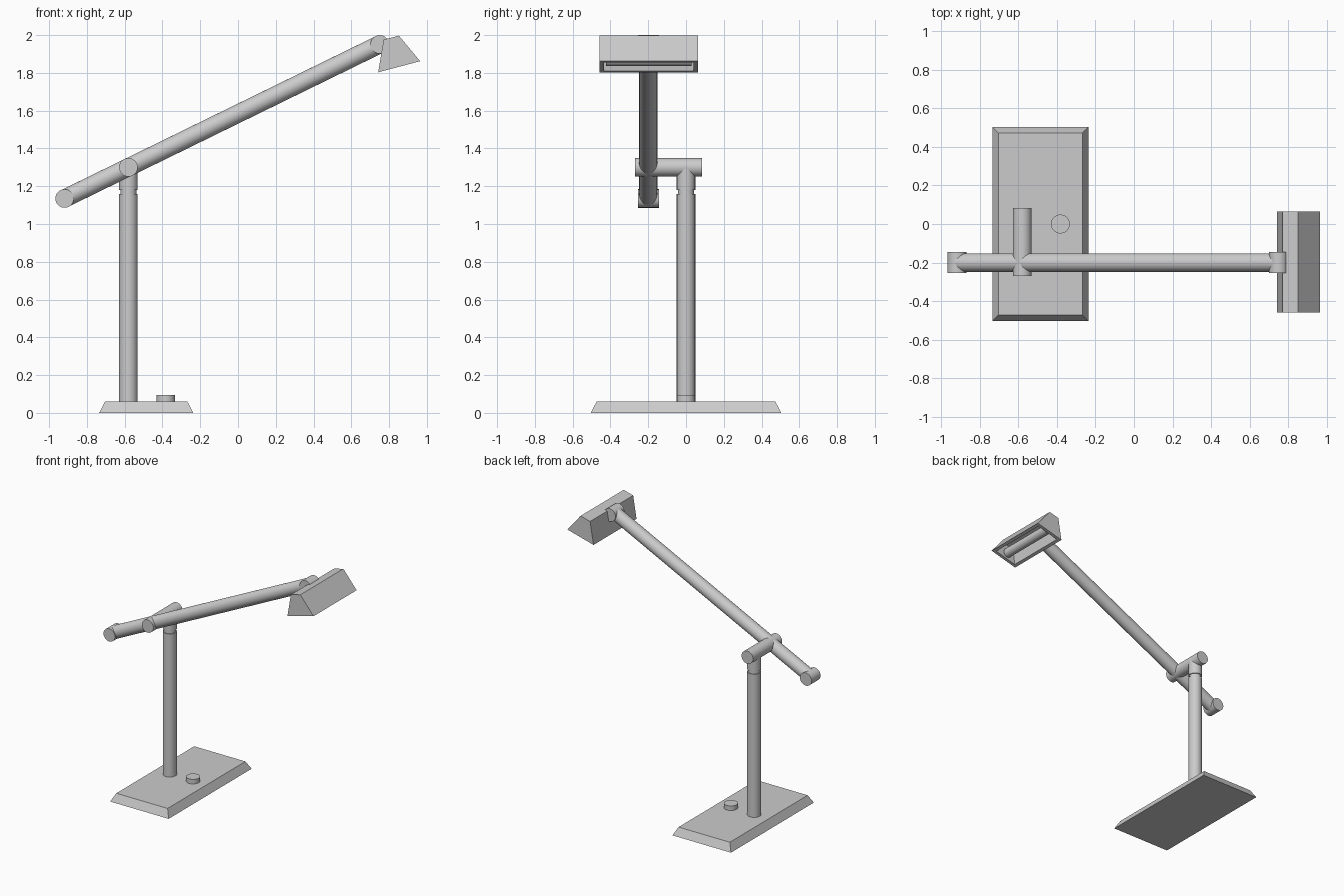
import bpy, bmesh
from mathutils import Vector

if "Cube" in bpy.data.objects:
    bpy.data.objects.remove(bpy.data.objects["Cube"])

POST_X, ARM_Y, R = -0.58, -0.2, 0.049
LOW, HIGH = Vector((-0.918, ARM_Y, 1.135)), Vector((0.75, ARM_Y, 1.951))


def finish(name, bm, smooth=False):
    bmesh.ops.recalc_face_normals(bm, faces=bm.faces)
    mesh = bpy.data.meshes.new(name)
    bm.to_mesh(mesh)
    bm.free()
    ob = bpy.data.objects.new(name, mesh)
    bpy.context.collection.objects.link(ob)
    if smooth:
        bpy.ops.object.select_all(action='DESELECT')
        ob.select_set(True)
        bpy.context.view_layer.objects.active = ob
        bpy.ops.object.shade_smooth_by_angle()
    return ob


def rod(name, a, b, r=R):
    """Capped cylinder between two points."""
    a, b = Vector(a), Vector(b)
    bm = bmesh.new()
    bmesh.ops.create_cone(bm, cap_ends=True, segments=40, radius1=r, radius2=r,
                          depth=(b - a).length)
    ob = finish(name, bm, True)
    ob.location = (a + b) / 2
    ob.rotation_mode = 'QUATERNION'
    ob.rotation_quaternion = (b - a).to_track_quat('Z', 'Y')
    return ob


# Base plate with sloping sides
bm = bmesh.new()
bmesh.ops.create_cube(bm, size=1)
for v in bm.verts:
    top = v.co.z > 0
    v.co.x = -0.486 + v.co.x * (0.436 if top else 0.498)
    v.co.y *= 0.946 if top else 1.008
    v.co.z = 0.06 if top else 0
finish("base", bm)

# Switch knob, post, swivel neck and pivot
rod("knob", (-0.382, 0, 0.05), (-0.382, 0, 0.095))
rod("post", (POST_X, 0, 0.05), (POST_X, 0, 1.16))
rod("neck", (POST_X, 0, 1.15), (POST_X, 0, 1.19), 0.043)
rod("swivel", (POST_X, 0, 1.18), (POST_X, 0, 1.3))
rod("pivot", (POST_X, -0.27, 1.3), (POST_X, 0.084, 1.3))

# Arm with a cross barrel at each end
rod("arm", LOW, HIGH, 0.048)
for name, p in (("tail_joint", LOW), ("head_joint", HIGH)):
    rod(name, p + Vector((0, -0.053, 0)), p + Vector((0, 0.056, 0)))

# Lamp head: trapezoid profile swept along y, hollow underneath
profile = [(0.742, 1.803), (0.964, 1.862), (0.852, 1.997), (0.771, 1.976)]
Y0, Y1 = -0.459, 0.064
bm = bmesh.new()
near = [bm.verts.new((x, Y0, z)) for x, z in profile]
far = [bm.verts.new((x, Y1, z)) for x, z in profile]
bm.faces.new(near)
bm.faces.new(far)
sides = [bm.faces.new((near[i], near[(i + 1) % 4], far[(i + 1) % 4], far[i]))
         for i in range(4)]
mouth = sides[0]
bmesh.ops.recalc_face_normals(bm, faces=bm.faces)
bmesh.ops.inset_region(bm, faces=[mouth], thickness=0.035)
along = Vector((0.222, 0, 0.059)).normalized()
up = Vector((-along.z, 0, along.x))
mid = mouth.calc_center_median()
inner = bmesh.ops.extrude_discrete_faces(bm, faces=[mouth])["faces"][0]
for v in inner.verts:
    v.co -= along * ((v.co - mid).dot(along) * 0.5)
    v.co += up * 0.11
finish("head", bm)

# Light tube inside the head
c = Vector((0.853, 0, 1.833)) + up * 0.04
rod("light_tube", c + Vector((0, Y0 + 0.035, 0)), c + Vector((0, Y1 - 0.035, 0)), 0.035)
